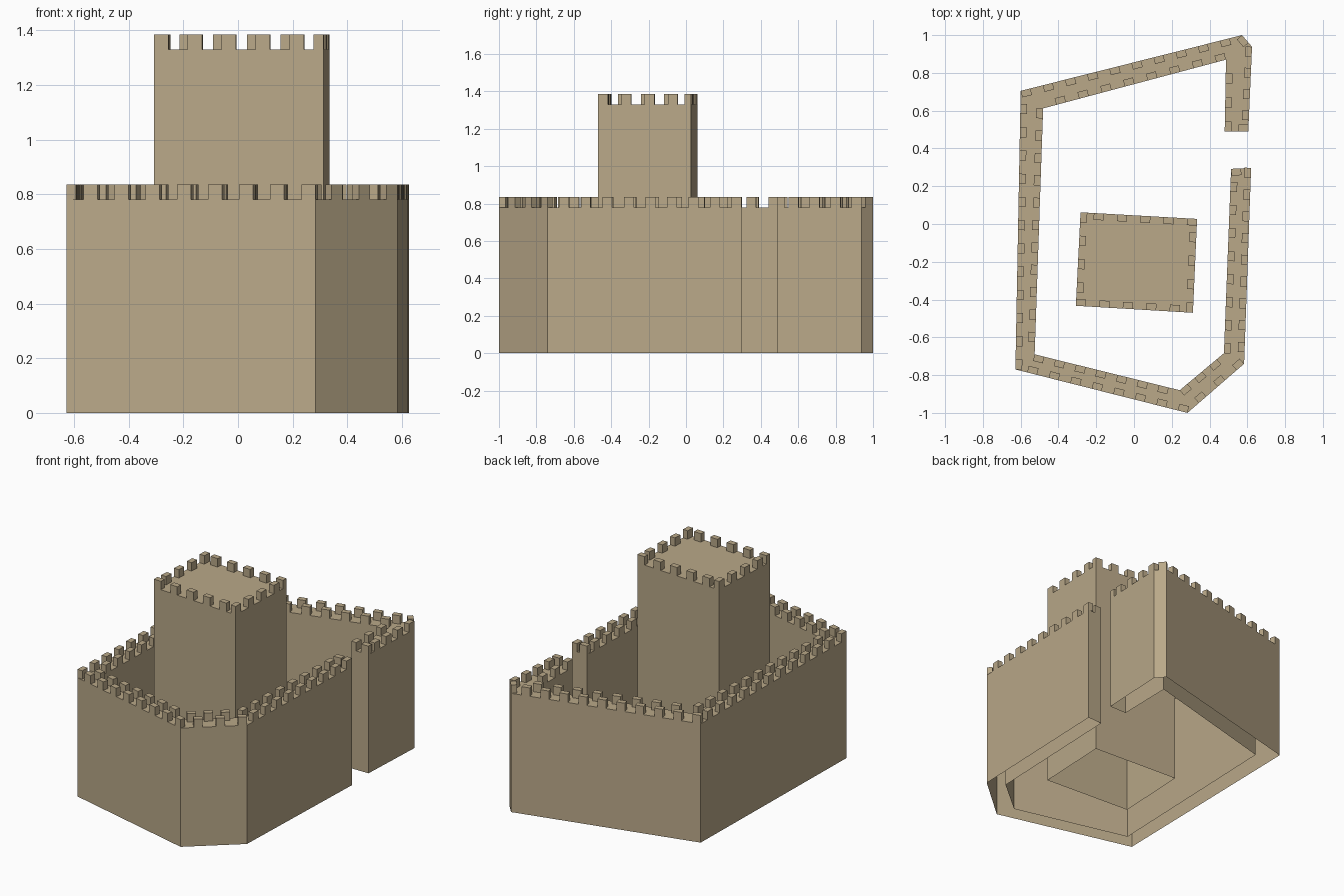
import bpy, bmesh
from mathutils import Vector

if "Cube" in bpy.data.objects:
    bpy.data.objects.remove(bpy.data.objects["Cube"])

stone = bpy.data.materials.new("sandstone")
stone.diffuse_color = (0.49, 0.395, 0.25, 1)
stone.use_nodes = True
stone.node_tree.nodes["Principled BSDF"].inputs["Base Color"].default_value = stone.diffuse_color


def finish(bm, name):
    mesh = bpy.data.meshes.new(name)
    bm.to_mesh(mesh)
    bm.free()
    mesh.materials.append(stone)
    obj = bpy.data.objects.new(name, mesh)
    bpy.context.collection.objects.link(obj)


def signed_area(pts):
    return sum(a[0] * b[1] - b[0] * a[1] for a, b in zip(pts, pts[1:] + pts[:1])) / 2


def add_prism(bm, pts, z0, z1):
    """Upright prism with sides and top, open underneath."""
    if signed_area(pts) < 0:
        pts = pts[::-1]
    low = [bm.verts.new((x, y, z0)) for x, y in pts]
    high = [bm.verts.new((x, y, z1)) for x, y in pts]
    for i in range(len(pts)):
        j = (i + 1) % len(pts)
        bm.faces.new((low[i], low[j], high[j], high[i]))
    bm.faces.new(high)


def block(name, pts, height):
    bm = bmesh.new()
    add_prism(bm, pts, 0, height)
    finish(bm, name)


def battlements(name, pts, z, spacing=0.12, width=0.053, depth=0.036, height=0.055):
    """Row of merlons along every edge of the outline, flush with the edge."""
    bm = bmesh.new()
    side = 1 if signed_area(pts) > 0 else -1
    for a, b in zip(pts, pts[1:] + pts[:1]):
        a, b = Vector(a), Vector(b)
        length = (b - a).length
        along = (b - a) / length
        inward = Vector((-along.y, along.x)) * side
        count = max(1, round(length / spacing))
        for k in range(count):
            p = a + along * (length * k / count)
            q = p + along * width
            add_prism(bm, [tuple(v) for v in (p, q, q + inward * depth, p + inward * depth)],
                      z, z + height)
    finish(bm, name)


# Curtain wall: outer face from the gate round, then back along the inner face
wall = [(0.62, 0.297), (0.583, -0.74), (0.283, -1.0), (-0.628, -0.77),
        (-0.6, 0.705), (0.572, 1.0), (0.625, 0.938), (0.605, 0.49),
        (0.48, 0.49), (0.487, 0.87), (-0.481, 0.612), (-0.526, -0.69),
        (0.242, -0.88), (0.476, -0.684), (0.514, 0.292)]
block("curtain_wall", wall, 0.78)
battlements("wall_battlements", wall, 0.78)

# Keep: square tower inside the wall
keep = [(-0.308, -0.433), (0.312, -0.47), (0.334, 0.027), (-0.283, 0.062)]
block("keep_tower", keep, 1.33)
battlements("keep_battlements", keep, 1.33)
